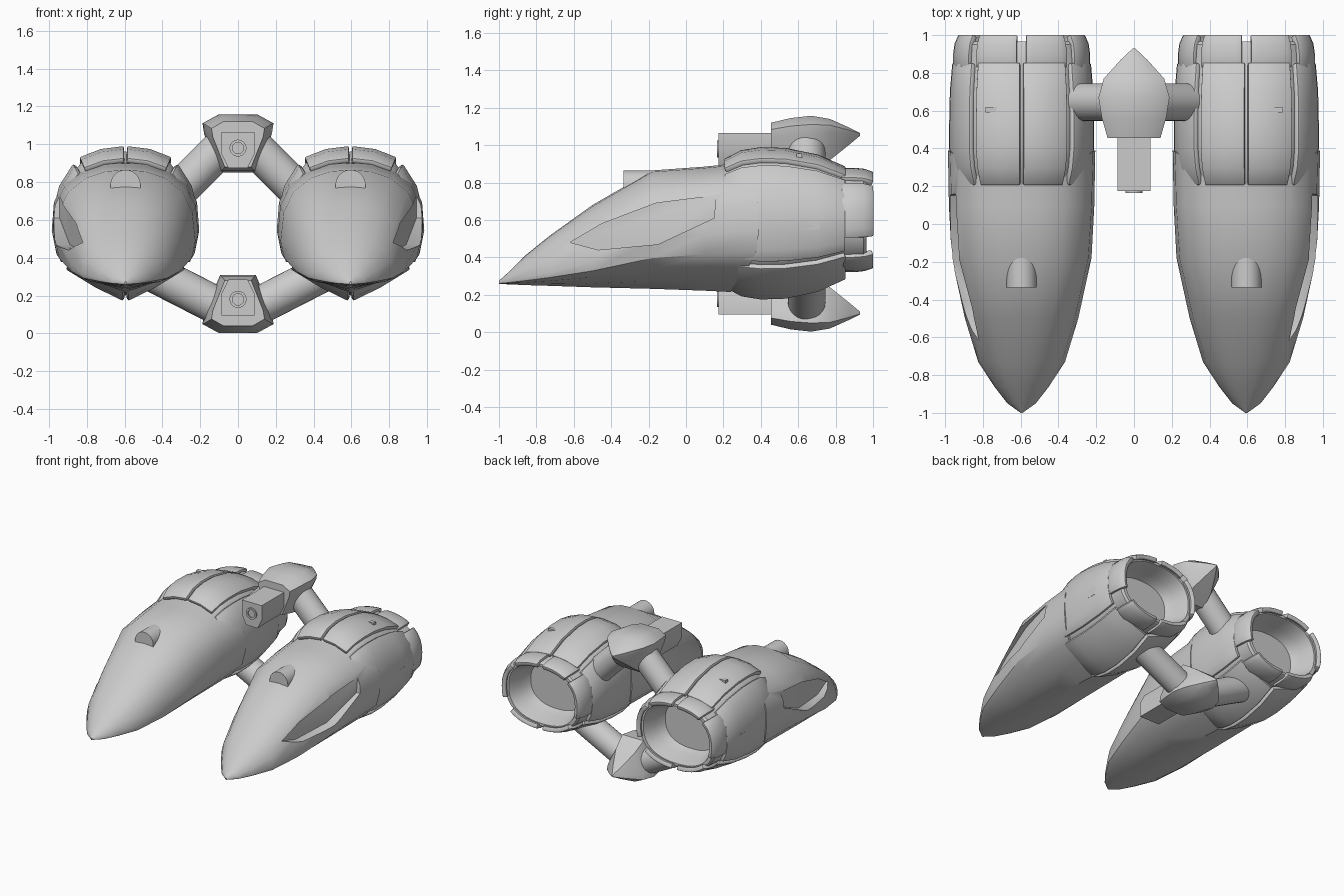
import bpy, bmesh
from math import sin, cos, pi, radians
from mathutils import Vector

if "Cube" in bpy.data.objects:
    bpy.data.objects.remove(bpy.data.objects["Cube"])

PX = 0.595          # pod centre line
MZ = 0.58           # mirror height of the two hubs


def loft(name, rings, closed=True, caps=True):
    """Skin a list of equal-length point rings."""
    bm = bmesh.new()
    vs = [[bm.verts.new(p) for p in r] for r in rings]
    n = len(rings[0])
    for a, b in zip(vs, vs[1:]):
        for i in range(n if closed else n - 1):
            j = (i + 1) % n
            bm.faces.new((a[i], a[j], b[j], b[i]))
    if closed and caps:
        bm.faces.new(vs[0])
        bm.faces.new(vs[-1])
    bmesh.ops.recalc_face_normals(bm, faces=bm.faces)
    me = bpy.data.meshes.new(name)
    bm.to_mesh(me)
    bm.free()
    ob = bpy.data.objects.new(name, me)
    bpy.context.collection.objects.link(ob)
    return ob


def mirror(ob):
    ob.modifiers.new("mirror", 'MIRROR').use_mirror_merge = False
    return ob


def shell(ob, thickness, bevel):
    s = ob.modifiers.new("solid", 'SOLIDIFY')
    s.thickness, s.offset = thickness, 0
    b = ob.modifiers.new("bevel", 'BEVEL')
    b.width, b.segments, b.limit_method = bevel, 2, 'ANGLE'
    b.angle_limit = radians(50)
    return mirror(ob)


def both(half):
    """Close a right-half section by reflecting it (ends on the axis)."""
    return half + [(-u, v) for u, v in half[-2:0:-1]]


# Front hull: blend from a low-chined nose section to a rounded rear section
NOSE = [(0, 0), (.4, .03), (.8, .08), (.96, .14), (1, .22), (.92, .5), (.75, .75), (.5, .91), (.25, .98), (0, 1)]
REAR = [(0, 0), (.4, .08), (.77, .2), (.94, .31), (1, .48), (.97, .7), (.85, .84), (.6, .94), (.3, .99), (0, 1)]
STATIONS = [(-1, .005, .258, .275, 0), (-.95, .075, .256, .32, 0), (-.86, .145, .252, .41, .05),
            (-.73, .23, .248, .515, .15), (-.5, .30, .24, .68, .35), (-.18, .37, .232, .865, .7),
            (.1, .385, .222, .885, .9), (None, .39, .215, .90, 1), (None, .36, .24, .87, 1)]
rings = []
for y, w, zb, zt, t in STATIONS:
    sec = both([(a[0] + (b[0] - a[0]) * t, a[1] + (b[1] - a[1]) * t) for a, b in zip(NOSE, REAR)])
    rings.append([(PX + u * w, .24 + .15 * abs(u) ** 1.7 if y is None else y, zb + v * (zt - zb)) for u, v in sec])
hull = loft("front_hull", rings)

# Slanted recess cut in the outer flank
outline = [(-.62, .48), (-.45, .58), (-.16, .69), (.16, .73), (.15, .61), (-.15, .47), (-.47, .44)]
cutter = loft("recess_cutter", [[(PX + .21 + (y + .62) * .18, y, z) for y, z in outline],
                                [(PX + .7, y, z) for y, z in outline]])
cutter.hide_render = True
cut = hull.modifiers.new("recess", 'BOOLEAN')
cut.operation, cut.object, cut.solver = 'DIFFERENCE', cutter, 'EXACT'
mirror(hull)

# Half-round intake on the hull top
arch = [(-.08, .74)] + [(-.08 * cos(a * pi / 12), .785 + .08 * sin(a * pi / 12)) for a in range(13)] + [(.08, .74)]
mirror(loft("hull_intake", [[(PX + x, y, z) for x, z in arch] for y in (-.335, -.13)]))

# Engine: inner core with six armour panels separated by gaps
TOP = [(.008, .985), (.13, .97), (.245, .925)]
SIDE = [(.272, .895), (.345, .78), (.375, .66), (.378, .56), (.36, .44), (.335, .375)]
LOW = [(.315, .345), (.16, .25), (.008, .175)]
LENGTH = [(.21, .9, .84), (.3, .97, .96), (.4, 1, 1), (.53, 1, .99), (.7, .99, .9), (.85, .955, .73)]


def engine_rings(sec, k, sx=1):
    return [[(PX + sx * x * a * k, y, .59 + (z - .59) * b * k) for x, z in sec] for y, a, b in LENGTH]


core = both([(0, .985)] + TOP[1:] + SIDE + LOW[:2] + [(0, .175)])
mirror(loft("engine_core", engine_rings(core, .94), caps=False))
for label, sec in (("top", TOP), ("side", SIDE), ("lower", LOW)):
    for sx, where in ((1, "outer"), (-1, "inner")):
        shell(loft(f"engine_panel_{label}_{where}", engine_rings(sec, .975, sx), closed=False), .03, .008)


# Nozzle: rounded-oval lathe with a deep bowl
def oval(angle, k, y):
    c, s = cos(angle), sin(angle)
    f = k * (abs(c) ** 2.4 + abs(s) ** 2.4) ** (-1 / 2.4)
    return (PX + .345 * f * c, y, .6 + .262 * f * s)


bowl = [(1.02, .78), (1, .86), (.98, .95), (.94, .965), (.86, .965), (.82, .93),
        (.76, .86), (.66, .77), (.5, .70), (.3, .665), (.02, .655)]
mirror(loft("nozzle_bowl", [[oval(i * pi / 20, k, y) for i in range(40)] for k, y in bowl]))

# Nozzle petals
for n, (a0, a1) in enumerate(((50, 86), (-20, 43), (-86, -42))):
    for side in (0, 1):
        arc = [radians(a0 + (a1 - a0) * i / 6) for i in range(7)]
        arc = [pi - a for a in arc] if side else arc
        petal = [[oval(a, k, y) for a in arc] for k, y in ((1.0, .83), (1.0, .9), (.98, .95), (.92, .997))]
        shell(loft(f"nozzle_petal_{n}_{side}", petal, closed=False), .035, .007)


# Small hatch plates on the engine
def box(name, centre, size):
    (x, y, z), (a, b, c) = centre, [s / 2 for s in size]
    return loft(name, [[(x - a, y + q, z - c), (x + a, y + q, z - c), (x + a, y + q, z + c), (x - a, y + q, z + c)]
                       for q in (-b, b)])


mirror(box("side_hatch", (PX + .36, .655, .58), (.04, .12, .06)))
mirror(box("top_hatch", (PX + .16, .605, .93), (.06, .03, .05)))


# Hubs, gun housings and struts, top and bottom
def hub_section(y, w, zb, zt):
    h = zt - zb
    half = [(.55 * w, zt), (w, zt - .15 * h), (.95 * w, zt - .34 * h), (.5 * w, zb)]
    return [(x, y, z) for x, z in half + [(-x, z) for x, z in half[::-1]]]


def strut(name, a, b, r):
    a, b = Vector(a), Vector(b)
    u = Vector((0, 1, 0))
    v = (b - a).normalized().cross(u)
    return loft(name, [[p + r * (cos(i * pi / 12) * u + sin(i * pi / 12) * v) for i in range(24)] for p in (a, b)])


def flip(pts, up):
    return [(x, y, z if up else 2 * MZ - z) for x, y, z in pts]


for up, where in ((True, "upper"), (False, "lower")):
    hub = [hub_section(*s) for s in ((.455, .14, .88, 1.12), (.56, .17, .86, 1.145), (.67, .188, .85, 1.157),
                                     (.77, .16, .92, 1.14), (.87, .07, 1.0, 1.095), (.93, .006, 1.05, 1.065))]
    loft(where + "_hub", [flip(r, up) for r in hub])
    # gun housing with a bored muzzle
    gun = [(-.088, 1.065), (.088, 1.065), (.088, .95), (.05, .875), (-.05, .875), (-.088, .95)]
    loft(where + "_gun_housing", [flip([(x, y, z) for x, z in gun], up) for y in (.175, .5)])
    ring = [(.045, .18), (.045, .165), (.03, .165), (.03, .174), (.005, .174)]
    loft(where + "_muzzle", [flip([(r * cos(i * pi / 10), y, .98 + r * sin(i * pi / 10)) for i in range(20)], up)
                             for r, y in ring])
    ends = ((.04, .645, 1.03), (.34, .645, .73)) if up else ((.04, .645, .11), (.5, .645, .345))
    mirror(strut(where + "_strut", *ends, .1))

# Bake modifiers, drop the cutter, shade
bpy.ops.object.select_all(action='SELECT')
bpy.context.view_layer.objects.active = hull
bpy.ops.object.convert(target='MESH')
bpy.data.objects.remove(bpy.data.objects["recess_cutter"])
bpy.ops.object.select_all(action='SELECT')
bpy.context.view_layer.objects.active = bpy.data.objects["front_hull"]
bpy.ops.object.shade_smooth_by_angle(angle=radians(32))
